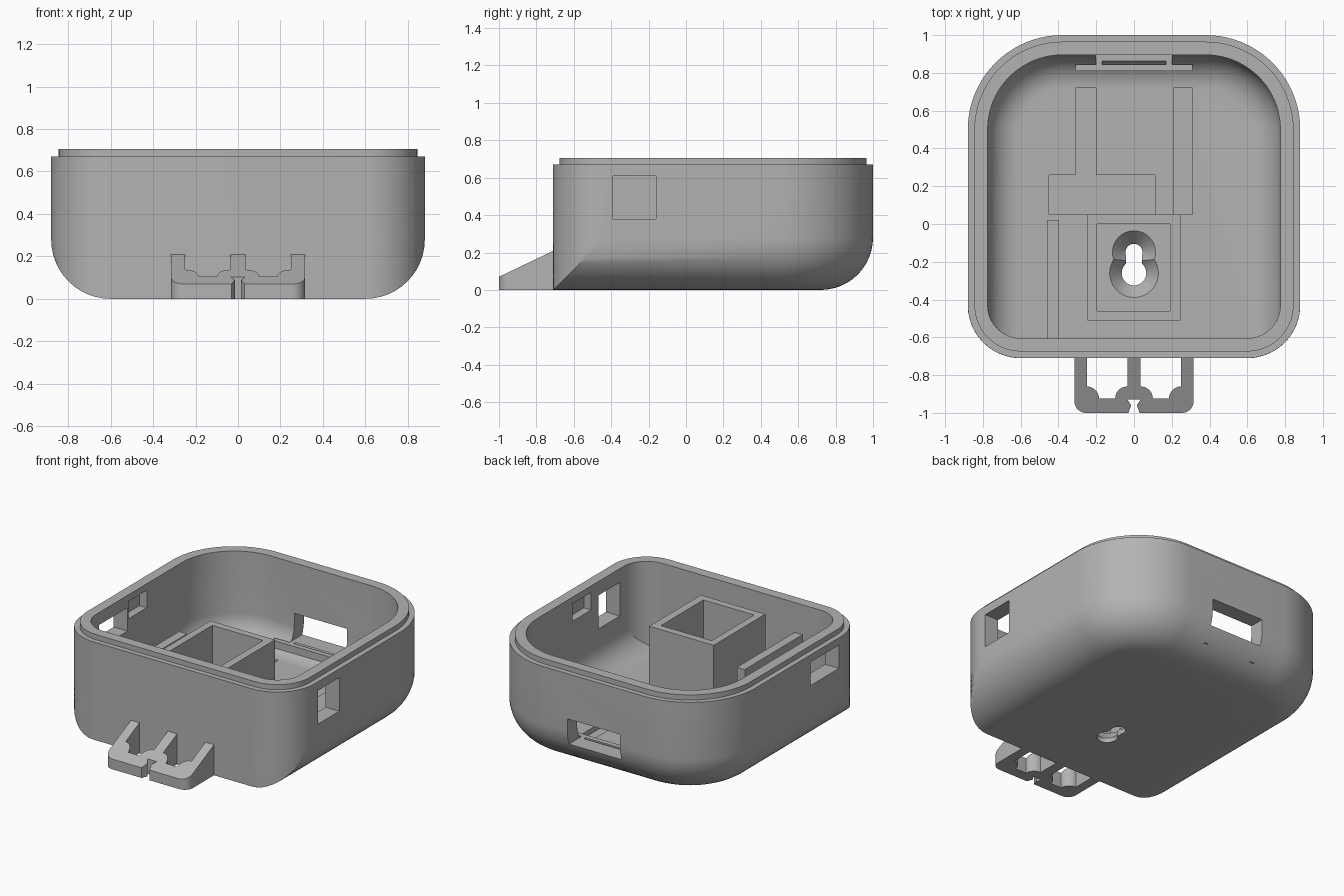
import bpy, bmesh
from math import sin, cos, acos, pi, radians

old = bpy.data.objects.get("Cube")
if old:
    bpy.data.objects.remove(old)

grey = bpy.data.materials.new("plain grey")
grey.use_nodes = True
grey.diffuse_color = (0.45, 0.45, 0.45, 1)
grey.node_tree.nodes["Principled BSDF"].inputs["Base Color"].default_value = grey.diffuse_color


def finish(name, bm):
    bmesh.ops.recalc_face_normals(bm, faces=bm.faces)
    mesh = bpy.data.meshes.new(name)
    bm.to_mesh(mesh)
    bm.free()
    mesh.materials.append(grey)
    ob = bpy.data.objects.new(name, mesh)
    bpy.context.collection.objects.link(ob)
    return ob


def box(name, x0, x1, y0, y1, z0, z1):
    bm = bmesh.new()
    bmesh.ops.create_cube(bm, size=1)
    for v in bm.verts:
        v.co = (x1 if v.co.x > 0 else x0, y1 if v.co.y > 0 else y0, z1 if v.co.z > 0 else z0)
    return finish(name, bm)


def cone(name, y, z0, z1, r0, r1):
    bm = bmesh.new()
    bmesh.ops.create_cone(bm, cap_ends=True, segments=40, radius1=r0, radius2=r1, depth=z1 - z0)
    bmesh.ops.translate(bm, verts=bm.verts, vec=(0, y, (z0 + z1) / 2))
    return finish(name, bm)


def activate(ob):
    bpy.ops.object.select_all(action='DESELECT')
    ob.select_set(True)
    bpy.context.view_layer.objects.active = ob


def cut(ob, cutter):
    activate(ob)
    mod = ob.modifiers.new("cut", 'BOOLEAN')
    mod.operation, mod.solver, mod.object = 'DIFFERENCE', 'EXACT', cutter
    bpy.ops.object.modifier_apply(modifier=mod.name)
    bpy.data.objects.remove(cutter)


def smooth(ob):
    activate(ob)
    bpy.ops.object.shade_smooth_by_angle(angle=radians(30))


def arc(cx, cy, r, a0, a1, n):
    return [(cx + r * cos(a0 + (a1 - a0) * i / n), cy + r * sin(a0 + (a1 - a0) * i / n))
            for i in range(n + 1)]


def mirrored(half):
    return half + [(-x, y) for x, y in reversed(half) if x > 0]


# Horizontal outline of the case: o = offset from outside, d = inset of sides and back
FILLET = 0.28


def outline(o, d):
    r = FILLET - o
    d = min(d, r * 0.999)
    front = arc(0.6, -0.43, r, -pi / 2, -acos((r - d) / r), 10)
    back = arc(0.38, 0.5, 0.5 - o - d, 0, pi / 2, 20)
    return mirrored(front + back)


# Case shell: rounded bottom, straight walls, stepped lip, hollow inside
rings = []


def rounded(o, steps):
    r = FILLET - o
    for i in steps:
        t = pi / 2 * i / 12
        rings.append((o, r * (1 - cos(t)), FILLET - r * sin(t)))


rounded(0, range(12, -1, -1))
rings += [(0, 0, 0.67), (0.035, 0, 0.67), (0.035, 0, 0.705), (0.105, 0, 0.705)]
rounded(0.105, range(13))
bm = bmesh.new()
loops = [[bm.verts.new((x, y, z)) for x, y in outline(o, d)] for o, d, z in rings]
for a, b in zip(loops, loops[1:]):
    for i in range(len(a)):
        j = (i + 1) % len(a)
        bm.faces.new((a[i], a[j], b[j], b[i]))
bm.faces.new(loops[0])
bm.faces.new(loops[-1])
case = finish("case_shell", bm)

# Openings in the walls
cut(case, box("port", 0.7, 1, -0.39, -0.16, 0.38, 0.61))
cut(case, box("port", -1, -0.7, -0.40, -0.09, 0.46, 0.62))
cut(case, box("port", -0.2, 0.2, 0.8, 1.1, 0.18, 0.36))
for s in (-1, 1):
    cut(case, box("notch", s * 0.78 - 0.05, s * 0.78 + 0.05, -0.08, 0.12, 0.54, 0.66))

# Shallow channels in the floor
for x0, x1, y0, y1 in ((-0.45, 0.11, 0.05, 0.26), (-0.31, -0.2, 0.2, 0.72), (0.21, 0.31, 0.05, 0.72)):
    cut(case, box("channel", x0, x1, y0, y1, 0.07, 0.2))

# Keyhole with a countersunk edge
cut(case, cone("keyhole", -0.15, 0.03, 0.106, 0.045, 0.115))
cut(case, cone("keyhole", -0.26, 0.03, 0.106, 0.065, 0.13))
cut(case, cone("keyhole", -0.15, -0.1, 0.08, 0.045, 0.045))
cut(case, cone("keyhole", -0.26, -0.1, 0.08, 0.065, 0.065))
cut(case, box("keyhole", -0.043, 0.043, -0.26, -0.15, -0.1, 0.08))
smooth(case)

# Square tower around the keyhole
tower = box("keyhole_tower", -0.245, 0.245, -0.51, 0.05, 0.06, 0.62)
cut(tower, box("hollow", -0.195, 0.19, -0.46, 0, 0, 0.8))

# Inner wall and connector holder
box("inner_wall", -0.46, -0.4, -0.65, 0.02, 0.06, 0.5)
box("connector_stop", -0.31, 0.31, 0.81, 0.845, 0.06, 0.18)
for s, side in ((-1, "right"), (1, "left")):
    box("connector_rail_" + side, s * 0.185 - 0.015, s * 0.185 + 0.015, 0.84, 0.92, 0.08, 0.18)

# Cable tab with sloping top, scalloped openings and a pinched slot
half = [(0, -0.93), (0.035, -0.93), (0.015, -0.96), (0.03, -1)]
half += arc(0.255, -0.94, 0.06, -pi / 2, 0, 8)
half += [(0.315, -0.7), (0.25, -0.7)]
half += arc(0.25, -0.925, 0.065, pi / 2, pi, 8)
half += arc(0.035, -0.925, 0.065, 0, pi / 2, 8)
half += [(0.035, -0.7), (0, -0.7)]
plan = mirrored(half)
bm = bmesh.new()
low = [bm.verts.new((x, y, 0)) for x, y in plan]
high = [bm.verts.new((x, y, 0.07 + (y + 1) * 0.48)) for x, y in plan]
bm.faces.new(low)
bm.faces.new(high)
for i in range(len(plan)):
    j = (i + 1) % len(plan)
    bm.faces.new((low[i], low[j], high[j], high[i]))
smooth(finish("cable_tab", bm))
